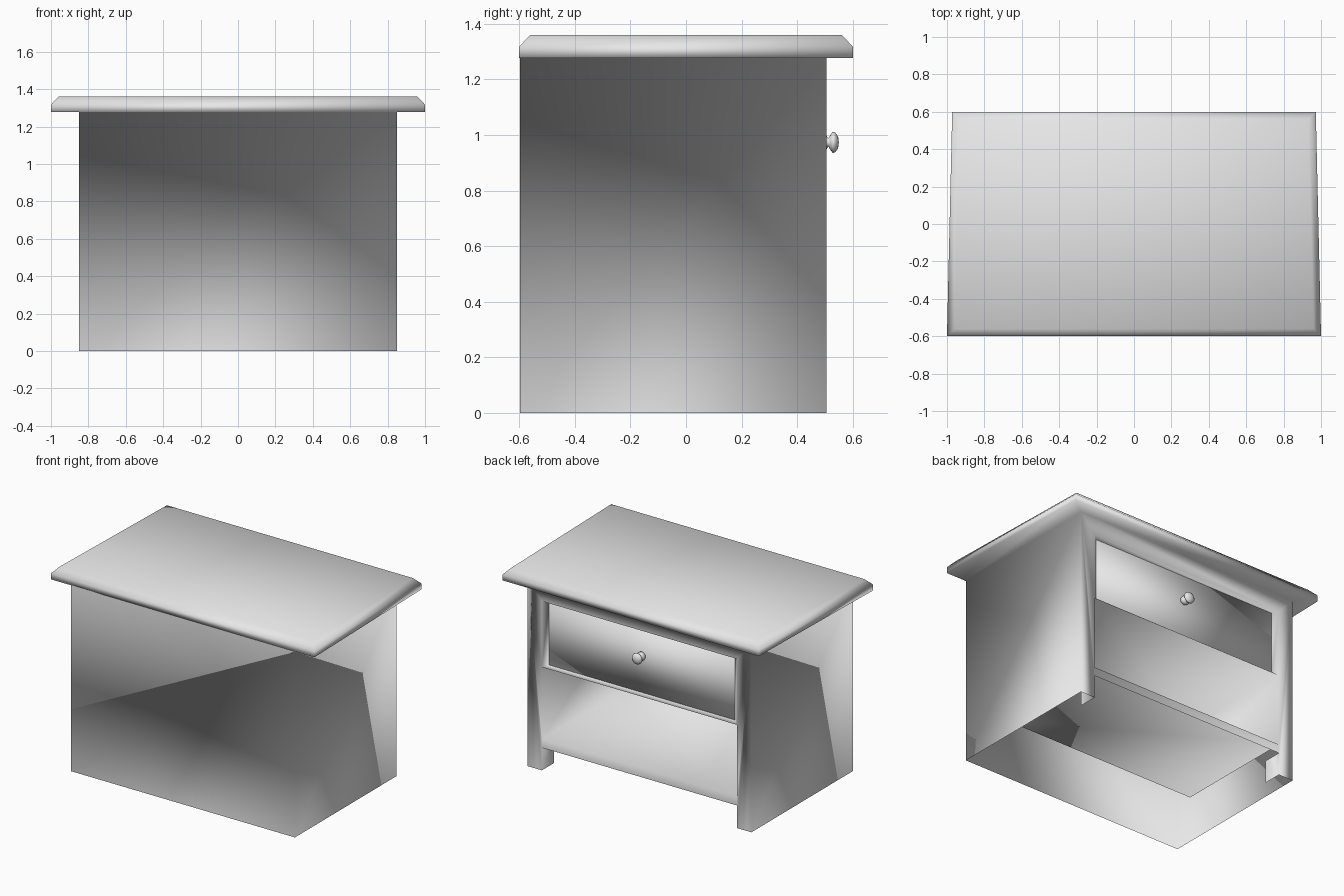
import bpy, bmesh, math
from mathutils import Matrix, Vector

cube = bpy.data.objects.get("Cube")
if cube:
    bpy.data.objects.remove(cube, do_unlink=True)

mat = bpy.data.materials.new("light grey")
mat.use_nodes = True
GREY = (0.8, 0.8, 0.8, 1)
mat.diffuse_color = GREY
mat.node_tree.nodes["Principled BSDF"].inputs["Base Color"].default_value = GREY


def finish(bm, name):
    """Turn a bmesh into a smooth shaded object."""
    bmesh.ops.recalc_face_normals(bm, faces=bm.faces)
    for f in bm.faces:
        f.smooth = True
    mesh = bpy.data.meshes.new(name)
    bm.to_mesh(mesh)
    bm.free()
    mesh.materials.append(mat)
    obj = bpy.data.objects.new(name, mesh)
    bpy.context.collection.objects.link(obj)
    return obj


# Cabinet and table top: one continuous thin shell, open underneath
W, LEG, BACK, FRONT = 0.85, 0.74, -0.597, 0.505
TOP, LIP, SHELF, RAIL, HEAD = 1.277, 0.155, 0.215, 0.708, 1.16
POCKET, LEG_BACK = -0.345, 0.375
DRAWER_W, DRAWER_Y, DRAWER_LOW, DRAWER_TOP = 0.705, 0.478, 0.722, 1.147

bm = bmesh.new()
shared = {}


def face(*points):
    """Add a face that shares its corners with its neighbours."""
    for p in points:
        if p not in shared:
            shared[p] = bm.verts.new(p)
    bm.faces.new([shared[p] for p in points])


def rectangle(half_width, y, low, high):
    return [(-half_width, y, low), (half_width, y, low),
            (half_width, y, high), (-half_width, y, high)]


def outline(half_front, half_back, y_front, y_back, z):
    return [(-half_front, y_front, z), (half_front, y_front, z),
            (half_back, y_back, z), (-half_back, y_back, z)]


def bridge(a, b, sides=(0, 1, 2, 3)):
    for n in sides:
        m = (n + 1) % 4
        face(a[n], a[m], b[m], b[n])


# Plain wall and two side walls, then the overhanging chamfered top
base = outline(W, W, BACK, FRONT, 0)
neck = outline(W, W, BACK, FRONT, TOP)
bridge(base, neck, (0, 1, 3))
previous = neck
for z, inset in ((TOP, 0), (1.318, 0), (1.36, 0.04)):
    ring = outline(1 - inset, 0.972 - inset, inset - 0.6, 0.6 - inset, z)
    bridge(previous, ring)
    previous = ring
face(*previous)

# Front posts and the inner faces of the feet
for s in (-1, 1):
    face((s * W, FRONT, 0), (s * W, FRONT, TOP),
         *[(s * LEG, FRONT, z) for z in (HEAD, RAIL, SHELF, LIP, 0)])
    face((s * LEG, FRONT, 0), (s * LEG, FRONT, LIP),
         (s * LEG, LEG_BACK, LIP), (s * LEG, LEG_BACK, 0))

# Head board, shelf lip, open shelf pocket and drawer frame
face((-LEG, FRONT, HEAD), (LEG, FRONT, HEAD), (W, FRONT, TOP), (-W, FRONT, TOP))
face(*rectangle(LEG, FRONT, LIP, SHELF))
pocket_back = rectangle(LEG, POCKET, SHELF, RAIL)
bridge(rectangle(LEG, FRONT, SHELF, RAIL), pocket_back)
face(*pocket_back)
bridge(rectangle(LEG, FRONT, RAIL, HEAD),
       rectangle(DRAWER_W, DRAWER_Y, DRAWER_LOW, DRAWER_TOP))
finish(bm, "cabinet")

# Drawer front, set back in its frame
bm = bmesh.new()
size = Vector((2 * DRAWER_W, 0.06, DRAWER_TOP - DRAWER_LOW))
centre = Vector((0, DRAWER_Y - 0.03, (DRAWER_TOP + DRAWER_LOW) / 2))
bmesh.ops.create_cube(bm, matrix=Matrix.Translation(centre) @ Matrix.Diagonal(size).to_4x4())
finish(bm, "drawer")

# Knob: profile of radius and depth spun around the y axis
profile = [(0, 0.47), (0.028, 0.475), (0.03, 0.492), (0.026, 0.504), (0.015, 0.512),
           (0.026, 0.519), (0.038, 0.528), (0.036, 0.536), (0.022, 0.547), (0, 0.55)]
bm = bmesh.new()
pts = [bm.verts.new((r, y, 0.973)) for r, y in profile]
edges = [bm.edges.new(pair) for pair in zip(pts, pts[1:])]
bmesh.ops.spin(bm, geom=pts + edges, cent=(0, 0, 0.973), axis=(0, 1, 0),
               angle=2 * math.pi, steps=16)
bmesh.ops.remove_doubles(bm, verts=bm.verts, dist=0.0005)
finish(bm, "knob")
